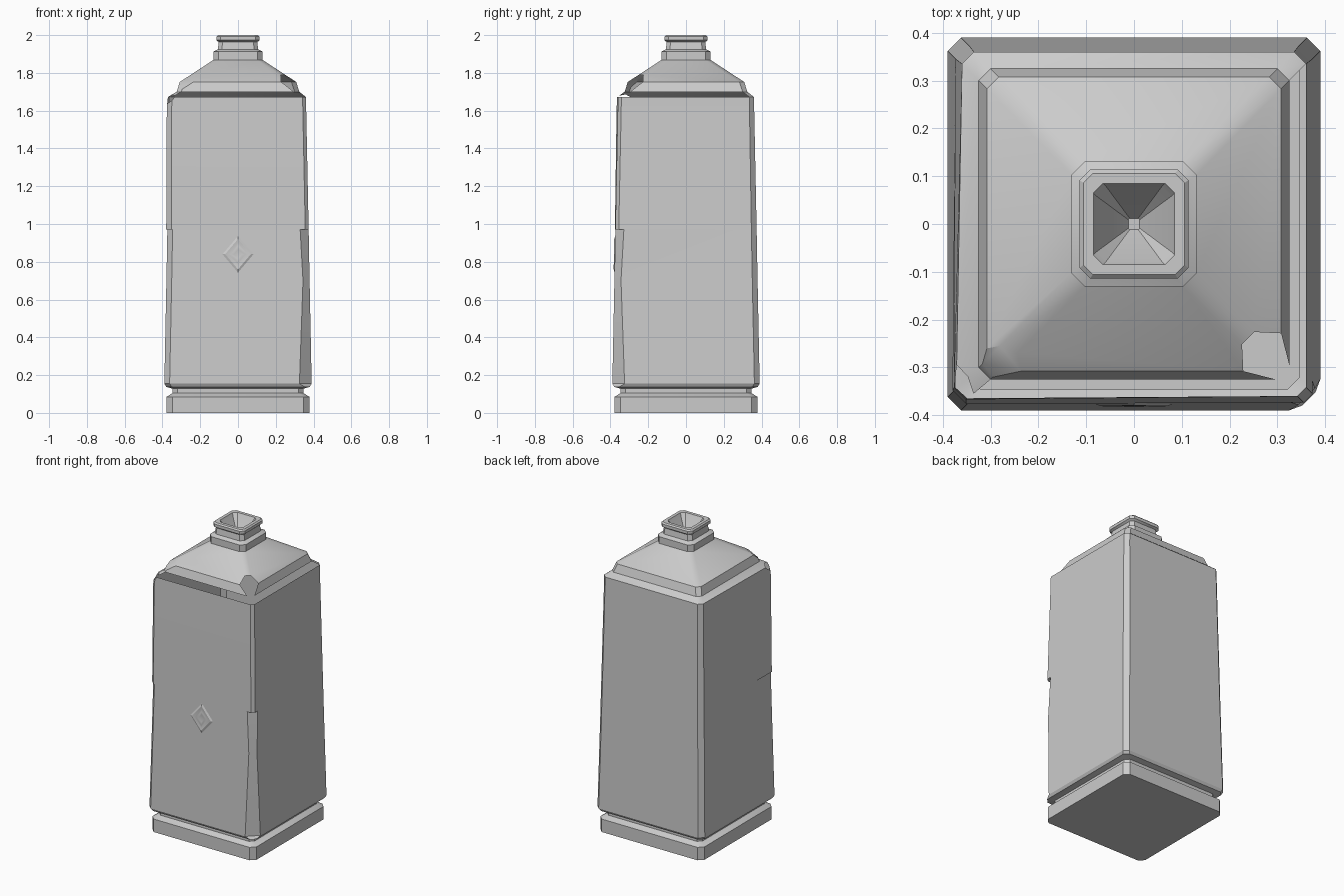
import bpy, bmesh, math
from mathutils import Vector

if "Cube" in bpy.data.objects:
    bpy.data.objects.remove(bpy.data.objects["Cube"])

grey = bpy.data.materials.new("stone_grey")
grey.diffuse_color = (0.6, 0.6, 0.6, 1)
grey.use_nodes = True
grey.node_tree.nodes["Principled BSDF"].inputs["Base Color"].default_value = grey.diffuse_color


def finish(bm, name, angle=30):
    bmesh.ops.remove_doubles(bm, verts=bm.verts[:], dist=1e-5)
    me = bpy.data.meshes.new(name)
    bm.to_mesh(me)
    bm.free()
    ob = bpy.data.objects.new(name, me)
    bpy.context.collection.objects.link(ob)
    me.materials.append(grey)
    bpy.ops.object.select_all(action='DESELECT')
    ob.select_set(True)
    bpy.context.view_layer.objects.active = ob
    bpy.ops.object.shade_smooth_by_angle(angle=math.radians(angle))
    return ob


def square_ring(z, h, c, c_front_right=None, bulge=0.0):
    """Square with cut corners; the front corners can differ."""
    f = c if c_front_right is None else c_front_right
    b = bulge
    pts = [(h - f, -h), (h, -h + f), (h, h - c), (h - c, h),
           (-h + c, h), (-h, h - c), (-h - b, -h + c - b * 0.4), (-h + c - b, -h - b * 0.4)]
    return [(x, y, z) for x, y in pts]


def loft(bm, rings):
    loops = [[bm.verts.new(p) for p in r] for r in rings]
    n = len(loops[0])
    for a, b in zip(loops, loops[1:]):
        for i in range(n):
            j = (i + 1) % n
            bm.faces.new((a[i], a[j], b[j], b[i]))
    return loops


def chip(bm, co, no, zmin, zmax):
    """Slice a corner off the faces between two heights."""
    faces = [f for f in bm.faces
             if all(zmin - 1e-4 < v.co.z < zmax + 1e-4 for v in f.verts)]
    geom = set(faces)
    for f in faces:
        geom.update(f.edges)
        geom.update(f.verts)
    r = bmesh.ops.bisect_plane(bm, geom=list(geom), dist=1e-6, plane_co=co,
                               plane_no=Vector(no).normalized(), clear_outer=True)
    edges = [e for e in r["geom_cut"] if isinstance(e, bmesh.types.BMEdge)
             and e.is_valid and e.is_boundary]
    bmesh.ops.holes_fill(bm, edges=edges, sides=0)


# Bottle: z, half width, corner cut, front right corner cut, front left bulge
profile = [
    (0.0, 0.378, 0.03), (0.085, 0.378, 0.03), (0.105, 0.346, 0.025),
    (0.128, 0.346, 0.025), (0.138, 0.38, 0.028),
    (0.155, 0.39, 0.028, 0.065), (0.70, 0.379, 0.028, 0.035),
    (0.97, 0.374, 0.028, 0.045), (0.97, 0.374, 0.028, 0.018, 0.006),
    (1.61, 0.361, 0.025, 0.018, 0.016), (1.672, 0.36, 0.025, 0.018, 0.012),
    (1.70, 0.325, 0.025), (1.752, 0.308, 0.025),
    (1.868, 0.131, 0.028), (1.912, 0.131, 0.028), (1.925, 0.107, 0.022),
    (1.963, 0.102, 0.02), (1.973, 0.114, 0.022), (1.992, 0.114, 0.022),
    (2.0, 0.106, 0.02), (2.0, 0.085, 0.02), (1.985, 0.078, 0.02), (1.885, 0.012, 0.003),
]
bm = bmesh.new()
loops = loft(bm, [square_ring(*p) for p in profile])
bm.faces.new(loops[0][::-1])
bm.faces.new(loops[-1])

# Chipped shoulder corners and chipped top of the front left edge
chip(bm, (0.23, -0.23, 1.80), (1, -1, 1.6), 1.70, 1.868)
chip(bm, (-0.25, -0.25, 1.789), (-0.8, -1.2, 1.6), 1.70, 1.868)
chip(bm, (-0.36, -0.29, 1.69), (-0.8, -0.4, 0.6), 0.97, 1.70)
finish(bm, "bottle")

# Shallow diamond relief on the front
bm = bmesh.new()
rings = []
for s, d in [(1, -0.002), (0.8, 0.004), (0.62, 0.001), (0.45, 0.004), (0.25, 0.001)]:
    ring = []
    for dx, dz in [(0, -0.1), (0.085, 0), (0, 0.1), (-0.085, 0)]:
        z = 0.84 + dz * s
        ring.append((dx * s, -(0.39 - 0.0198 * (z - 0.155)) - 0.001 - d, z))
    rings.append(ring)
loops = loft(bm, rings)
bm.faces.new(loops[-1])
finish(bm, "diamond_relief")
